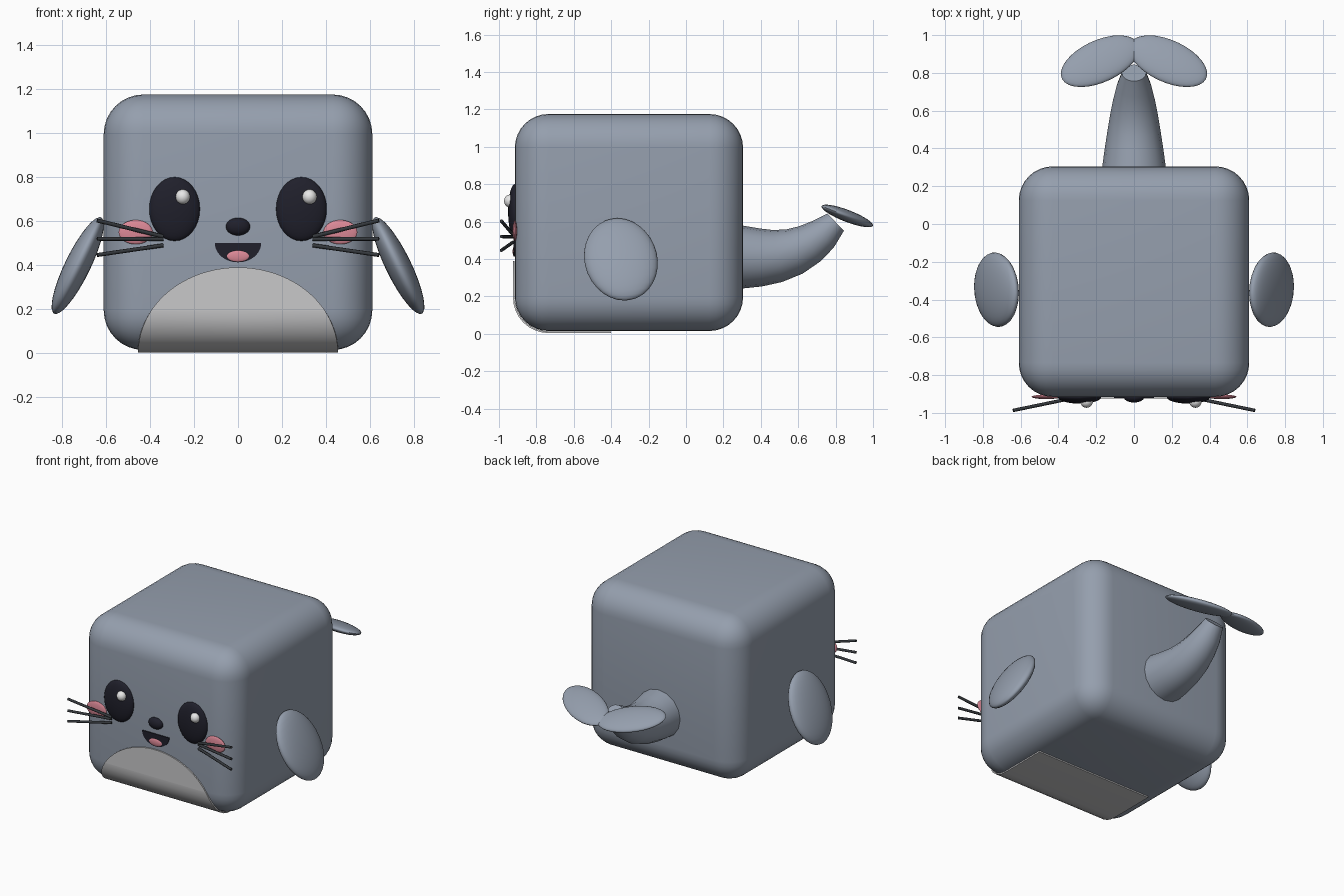
import bpy, bmesh, math
from mathutils import Matrix, Vector, Euler

cube = bpy.data.objects.get("Cube")
if cube:
    bpy.data.objects.remove(cube, do_unlink=True)


def material(name, r, g, b):
    m = bpy.data.materials.new(name)
    m.use_nodes = True
    m.diffuse_color = (r, g, b, 1)
    bsdf = next(n for n in m.node_tree.nodes if n.type == 'BSDF_PRINCIPLED')
    bsdf.inputs["Base Color"].default_value = (r, g, b, 1)
    return m


GREY = material("blue grey skin", 0.30, 0.345, 0.42)
PALE = material("pale belly", 0.58, 0.58, 0.59)
DARK = material("dark eye", 0.014, 0.014, 0.024)
WHITE = material("white glint", 0.85, 0.85, 0.85)
PINK = material("pink", 0.72, 0.25, 0.31)
WIRE = material("whisker grey", 0.035, 0.04, 0.046)


def finish(name, bm, mat, angle=35):
    """Turn a bmesh into a smooth object with sharp edges kept."""
    bmesh.ops.recalc_face_normals(bm, faces=bm.faces)
    mesh = bpy.data.meshes.new(name)
    bm.to_mesh(mesh)
    bm.free()
    mesh.materials.append(mat)
    mesh.shade_smooth()
    mesh.set_sharp_from_angle(angle=math.radians(angle))
    obj = bpy.data.objects.new(name, mesh)
    bpy.context.collection.objects.link(obj)
    return obj


def ellipsoid(name, centre, radii, mat, rot=(0, 0, 0), segs=32, rings=16):
    bm = bmesh.new()
    bmesh.ops.create_uvsphere(bm, u_segments=segs, v_segments=rings, radius=1)
    turn = Euler([math.radians(a) for a in rot]).to_matrix().to_4x4()
    bm.transform(Matrix.Translation(centre) @ turn @ Matrix.Diagonal((*radii, 1)))
    return finish(name, bm, mat, 60)


def loft(bm, rings, closed):
    """Bridge successive rows of points with quads."""
    rows = [[bm.verts.new(p) for p in ring] for ring in rings]
    n = len(rows[0])
    for a, b in zip(rows, rows[1:]):
        for i in range(n if closed else n - 1):
            j = (i + 1) % n
            bm.faces.new((a[i], a[j], b[j], b[i]))
    return rows


# Rounded cube body
FRONT, RADIUS = -0.915, 0.18
bm = bmesh.new()
bmesh.ops.create_cube(bm, size=1)
bm.transform(Matrix.Translation((0, -0.305, 0.595)) @ Matrix.Diagonal((1.22, 1.22, 1.16, 1)))
bmesh.ops.bevel(bm, geom=bm.edges[:], offset=RADIUS, segments=8, profile=0.5, affect='EDGES')
finish("body", bm, GREY)

# Belly patch: arched on the front, wrapped round the lower edge to the underside
path = []
for i in range(1, 21):
    z = 0.39 * math.sin(math.radians(90 - 3 * i))
    path.append((FRONT - 0.001, z))
for i in range(9):
    a = math.radians(11.25 * i)
    path.append((FRONT + RADIUS - (RADIUS + 0.001) * math.cos(a),
                 0.194 - (RADIUS + 0.001) * math.sin(a)))
path.append((-0.4, 0.013))
rows = []
for y, z in path:
    half = 0.455 * math.sqrt(1 - (z / 0.39) ** 2)
    rows.append([(-half, y, z), (0, y, z), (half, y, z)])
bm = bmesh.new()
loft(bm, rows, False)
bmesh.ops.recalc_face_normals(bm, faces=bm.faces)
bm.faces.ensure_lookup_table()
if bm.faces[0].normal.y > 0:
    bmesh.ops.reverse_faces(bm, faces=bm.faces)
# Offset the outer skin and wall the rim
extruded = bmesh.ops.extrude_face_region(bm, geom=bm.faces[:])["geom"]
outer = [g for g in extruded if isinstance(g, bmesh.types.BMVert)]
for v in outer:
    drop = min(max((0.194 - v.co.z) / RADIUS, 0), 1)
    v.co += Vector((0, -math.sqrt(1 - drop * drop), -drop)) * 0.009
finish("belly_patch", bm, PALE)

# Eyes with glints, both glints on the same side
for side, label in ((1, "left"), (-1, "right")):
    ellipsoid(label + "_eye", (side * 0.288, FRONT, 0.655), (0.115, 0.036, 0.145), DARK)
    ellipsoid(label + "_eye_glint", (side * 0.288 + 0.037, FRONT - 0.025, 0.71),
              (0.033, 0.033, 0.034), WHITE)
    ellipsoid(label + "_cheek", (side * 0.465, FRONT, 0.55), (0.077, 0.012, 0.055), PINK)

    # Whiskers fan outward and forward
    for i, (z_in, z_out) in enumerate(((0.53, 0.603), (0.518, 0.52), (0.49, 0.446))):
        start = Vector((side * 0.34, -0.925, z_in))
        end = Vector((side * 0.64, -0.987, z_out))
        bm = bmesh.new()
        bmesh.ops.create_cone(bm, cap_ends=True, segments=8, radius1=0.009,
                              radius2=0.009, depth=(end - start).length)
        turn = (end - start).to_track_quat('Z', 'Y').to_matrix().to_4x4()
        bm.transform(Matrix.Translation((start + end) / 2) @ turn)
        finish(f"{label}_whisker_{i + 1}", bm, WIRE, 50)

    # Flippers, tops leaning in to the body
    ellipsoid(label + "_flipper", (side * 0.728, -0.348, 0.398), (0.058, 0.195, 0.245),
              GREY, (12, -26 * side, 0))

    # Tail flukes: swept in plan, then tipped down at the back
    fluke = ellipsoid(label + "_fluke", (0, 0, 0), (0.225, 0.118, 0.032), GREY)
    fluke.data.transform(Matrix.Translation((side * 0.18, 0.862, 0.63))
                         @ Matrix.Rotation(math.radians(-21), 4, 'X')
                         @ Matrix.Rotation(math.radians(-27 * side), 4, 'Z'))

# Nose
ellipsoid("nose", (0, FRONT, 0.575), (0.055, 0.03, 0.04), DARK)

# Mouth: half disc with the flat edge up
bm = bmesh.new()
arc = [(0.105 * math.cos(a), 0.5 - 0.087 * math.sin(a))
       for a in (math.pi * i / 24 for i in range(25))]
rows = loft(bm, [[(x, y, z) for x, z in arc] for y in (FRONT + 0.003, FRONT - 0.006)], True)
for row in rows:
    bm.faces.new(row)
finish("mouth", bm, DARK)
ellipsoid("tongue", (0, FRONT - 0.004, 0.441), (0.052, 0.008, 0.026), PINK)

# Tail: tapering tube that curls up
spine = [(0.22, 0.41, 0.178), (0.31, 0.41, 0.167), (0.40, 0.408, 0.155), (0.49, 0.416, 0.141),
         (0.58, 0.44, 0.126), (0.66, 0.48, 0.110), (0.73, 0.53, 0.092), (0.80, 0.597, 0.064)]
rings = []
for i, (y, z, r) in enumerate(spine):
    before, after = spine[max(i - 1, 0)], spine[min(i + 1, len(spine) - 1)]
    slope = math.atan2(after[1] - before[1], after[0] - before[0])
    angles = [math.tau * k / 16 for k in range(16)]
    rings.append([(r * math.cos(a), y - r * math.sin(a) * math.sin(slope),
                   z + r * math.sin(a) * math.cos(slope)) for a in angles])
bm = bmesh.new()
rows = loft(bm, rings, True)
bm.faces.new(rows[0])
bm.faces.new(rows[-1])
finish("tail", bm, GREY, 40)
